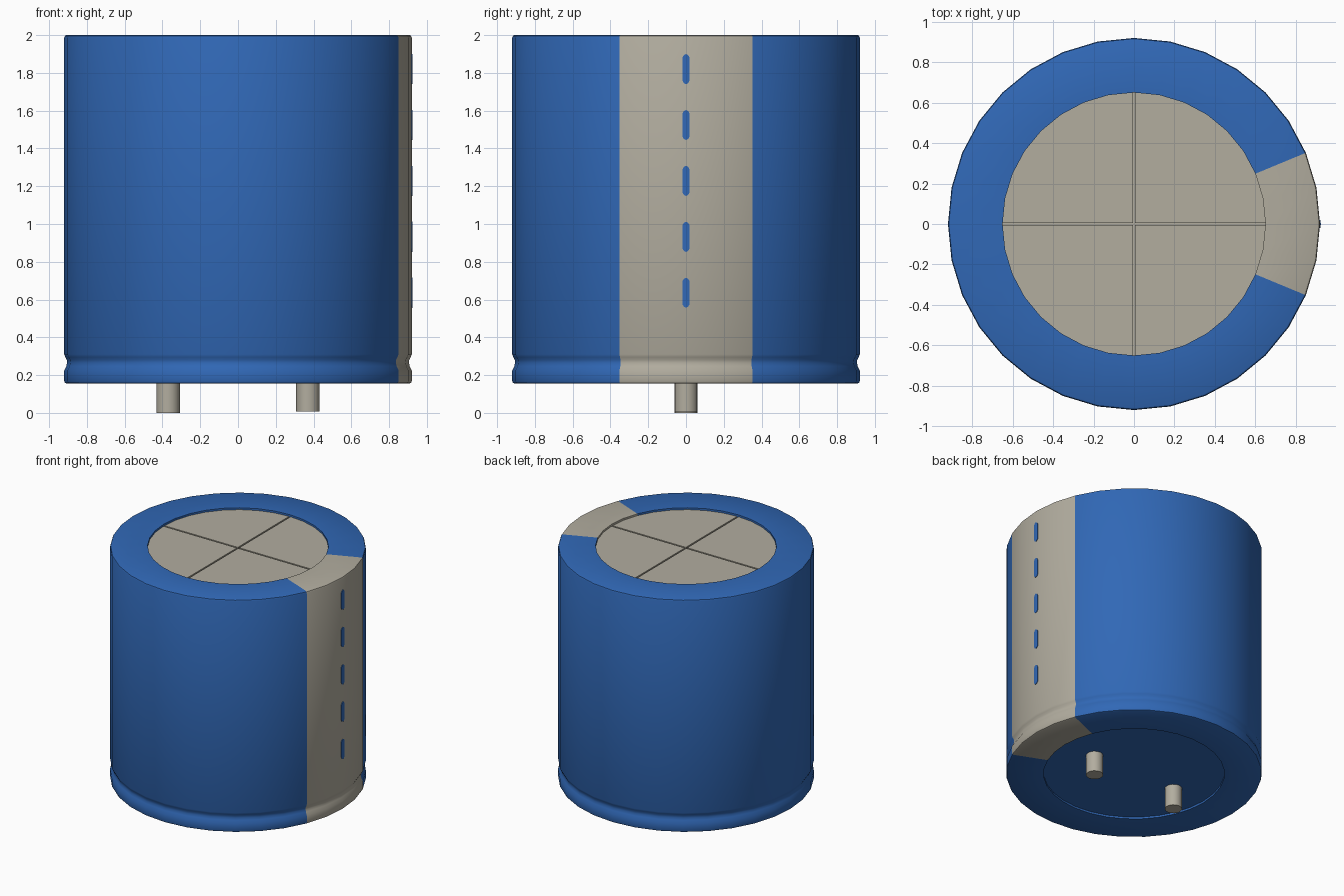
import bpy, bmesh, math

if "Cube" in bpy.data.objects:
    bpy.data.objects.remove(bpy.data.objects["Cube"], do_unlink=True)

SEGMENTS = 32
STEP = 2 * math.pi / SEGMENTS
RADIUS, INNER, BOTTOM, TOP = 0.92, 0.65, 0.155, 2.0


def material(name, colour):
    m = bpy.data.materials.new(name)
    m.use_nodes = True
    m.diffuse_color = colour
    m.node_tree.nodes["Principled BSDF"].inputs["Base Color"].default_value = colour
    return m


blue = material("sleeve blue", (0.03, 0.138, 0.468, 1))
beige = material("warm beige grey", (0.445, 0.418, 0.347, 1))


def finish(name, bm, mats, smooth=True):
    bmesh.ops.recalc_face_normals(bm, faces=bm.faces)
    mesh = bpy.data.meshes.new(name)
    bm.to_mesh(mesh)
    bm.free()
    for m in mats:
        mesh.materials.append(m)
    obj = bpy.data.objects.new(name, mesh)
    bpy.context.collection.objects.link(obj)
    if smooth:
        bpy.ops.object.select_all(action='DESELECT')
        obj.select_set(True)
        bpy.context.view_layer.objects.active = obj
        bpy.ops.object.shade_smooth_by_angle(angle=math.radians(35))
    return obj


def prism(bm, outline, z0, z1):
    """Closed prism from a flat outline."""
    face = bm.faces.new([bm.verts.new((x, y, z0)) for x, y in outline])
    new = bmesh.ops.extrude_face_region(bm, geom=[face], use_keep_orig=True)["geom"]
    for v in new:
        if isinstance(v, bmesh.types.BMVert):
            v.co.z = z1


# Sleeve: lathed profile with a crimp near the base and recessed ends
profile = [(INNER, 1.96), (INNER, TOP), (0.908, TOP), (0.916, 1.996), (RADIUS, 1.986),
           (RADIUS, 0.31), (0.914, 0.295), (0.906, 0.28), (0.905, 0.265), (0.909, 0.247),
           (RADIUS, 0.225), (RADIUS, 0.169), (0.916, 0.159), (0.908, BOTTOM),
           (INNER, BOTTOM), (INNER, 0.17)]
bm = bmesh.new()
rings = [[bm.verts.new((r * math.cos(i * STEP), r * math.sin(i * STEP), z))
          for i in range(SEGMENTS)] for r, z in profile]
for a, b in zip(rings, rings[1:]):
    for i in range(SEGMENTS):
        j = (i + 1) % SEGMENTS
        bm.faces.new((a[i], a[j], b[j], b[i]))
floor = bm.faces.new(rings[0])
base = bm.faces.new(rings[-1])
# Polarity stripe covers four facets around +x
for f in bm.faces:
    c = f.calc_center_median()
    f.material_index = int(abs(math.atan2(c.y, c.x)) < 2 * STEP)
floor.material_index, base.material_index = 1, 0
finish("sleeve", bm, [blue, beige])

# Top vent plate: four quarters separated by a cross-shaped groove
GAP = 0.006
bm = bmesh.new()
for sx in (1, -1):
    for sy in (1, -1):
        outline = [(sx * GAP, sy * GAP)]
        for i in range(SEGMENTS // 4 + 1):
            outline.append((sx * max(GAP, INNER * math.cos(i * STEP)),
                            sy * max(GAP, INNER * math.sin(i * STEP))))
        prism(bm, outline, 1.96, 1.985)
finish("top_vent_plate", bm, [beige], smooth=False)

# Dashes on the stripe: thin capsules folded over the facet edge
HALF_W, HALF_H, LIFT = 0.019, 0.08, 0.004
bm = bmesh.new()
for k in range(5):
    z = 1.82 - k * 0.296
    half = [(0, HALF_H), (0.6 * HALF_W, HALF_H - 0.006), (HALF_W, HALF_H - 0.019)]
    half += [(y, -h) for y, h in reversed(half)]
    for side in (1, -1):
        bm.faces.new([bm.verts.new((RADIUS + LIFT - y * math.tan(STEP / 2), side * y, z + h))
                      for y, h in half])
bmesh.ops.remove_doubles(bm, verts=bm.verts, dist=0.0005)
bmesh.ops.recalc_face_normals(bm, faces=bm.faces)
ret = bmesh.ops.extrude_face_region(bm, geom=bm.faces[:], use_keep_orig=True)
for v in ret["geom"]:
    if isinstance(v, bmesh.types.BMVert):
        v.co.x -= LIFT + 0.003
finish("stripe_dashes", bm, [blue], smooth=False)

# Terminal pins
for name, x, low in (("left_pin", 0.37, 0.008), ("right_pin", -0.37, 0.0)):
    bm = bmesh.new()
    ring = [(x + 0.062 * math.cos(i * math.pi / 8), 0.062 * math.sin(i * math.pi / 8))
            for i in range(16)]
    prism(bm, ring, low, 0.18)
    finish(name, bm, [beige])
